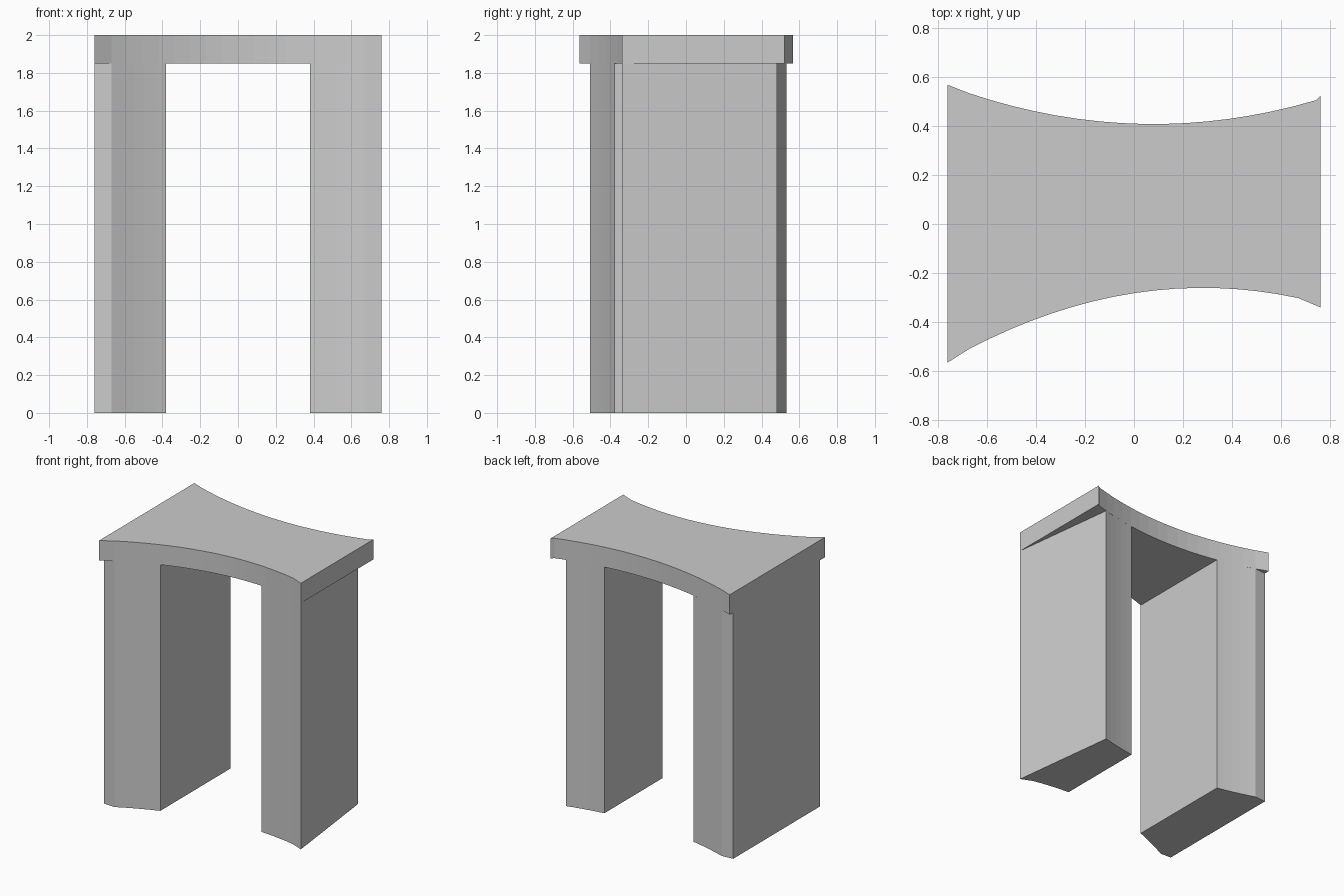
import bpy
import bmesh

cube = bpy.data.objects.get("Cube")
if cube:
    bpy.data.objects.remove(cube, do_unlink=True)

HALF = 0.76          # half width of the arch
INNER = 0.38         # half width of the opening
BEND = 0.67          # where the curved faces break near the ends
SPRING = 1.85        # underside of the lintel
TOP = 2.0

stone = bpy.data.materials.new("light grey")
stone.use_nodes = True
grey = (0.6, 0.6, 0.6, 1)
stone.diffuse_color = grey
stone.node_tree.nodes["Principled BSDF"].inputs["Base Color"].default_value = grey


def front_y(x):
    return -0.26 - 0.275 * (x - 0.28) ** 2


def back_y(x):
    return 0.407 + 0.222 * (x - 0.08) ** 2


def curve(func, x0, x1, steps):
    """Points along a curved face from x0 to x1."""
    xs = [x0 + (x1 - x0) * i / steps for i in range(steps + 1)]
    return [(x, func(x)) for x in xs]


def prism(name, outline, z0, z1):
    """Extrude a counter-clockwise plan outline between two heights."""
    bm = bmesh.new()
    base = bm.faces.new([bm.verts.new((x, y, z0)) for x, y in outline])
    top = bmesh.ops.extrude_face_region(bm, geom=[base], use_keep_orig=True)
    verts = [v for v in top["geom"] if isinstance(v, bmesh.types.BMVert)]
    bmesh.ops.translate(bm, verts=verts, vec=(0, 0, z1 - z0))
    bmesh.ops.recalc_face_normals(bm, faces=bm.faces)
    mesh = bpy.data.meshes.new(name)
    bm.to_mesh(mesh)
    bm.free()
    mesh.materials.append(stone)
    obj = bpy.data.objects.new(name, mesh)
    bpy.context.collection.objects.link(obj)
    return obj


# Lintel: concave front and back, small flares at the +x end
lintel = [(-HALF, -0.565)] + curve(front_y, -BEND, BEND, 16) + [(HALF, -0.34), (HALF, 0.522)]
lintel += curve(back_y, 0.74, -BEND, 16) + [(-HALF, 0.567)]
prism("lintel", lintel, SPRING, TOP)

# Right leg (-x): squared off outer corners, set in from the lintel
leg = [(-HALF, -0.505)] + curve(front_y, -BEND, -INNER, 5)
leg += curve(back_y, -INNER, -BEND, 5) + [(-HALF, 0.525)]
prism("right_leg", leg, 0, SPRING)

# Left leg (+x): outer face slants inwards towards the back
leg = curve(front_y, INNER, BEND, 5) + [(HALF, -0.34)]
leg += curve(back_y, BEND - 0.01, INNER, 5)
prism("left_leg", leg, 0, SPRING)
